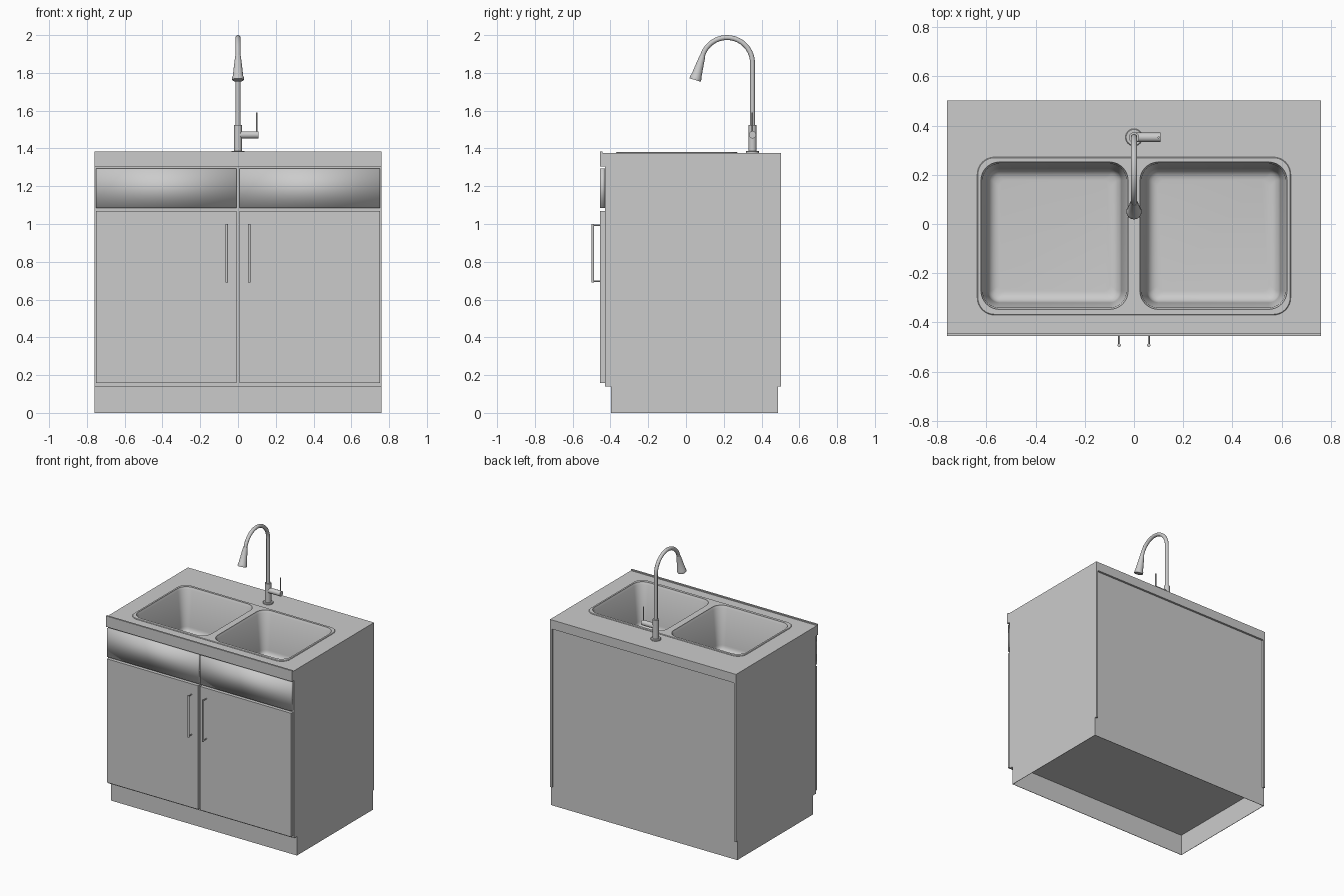
import bpy, bmesh, math
from mathutils import Vector

cube = bpy.data.objects.get("Cube")
if cube:
    bpy.data.objects.remove(cube)

grey = bpy.data.materials.new("plain_grey")
grey.use_nodes = True
COLOUR = (0.6, 0.6, 0.6, 1)
grey.diffuse_color = COLOUR
grey.node_tree.nodes["Principled BSDF"].inputs["Base Color"].default_value = COLOUR


def finish(name, bm):
    """Turn a bmesh into a named, coloured object."""
    bmesh.ops.recalc_face_normals(bm, faces=bm.faces)
    mesh = bpy.data.meshes.new(name)
    bm.to_mesh(mesh)
    bm.free()
    mesh.materials.append(grey)
    obj = bpy.data.objects.new(name, mesh)
    bpy.context.collection.objects.link(obj)
    return obj


def activate(obj):
    bpy.ops.object.select_all(action='DESELECT')
    obj.select_set(True)
    bpy.context.view_layer.objects.active = obj


def smooth(obj):
    activate(obj)
    bpy.ops.object.shade_smooth_by_angle(angle=math.radians(32))
    return obj


def box(name, x, y, z):
    bm = bmesh.new()
    bmesh.ops.create_cube(bm, size=1)
    for v in bm.verts:
        v.co = [lo + (c + 0.5) * (hi - lo) for c, (lo, hi) in zip(v.co, (x, y, z))]
    return finish(name, bm)


def skin(name, loops):
    """Bridge equal-length loops of points and cap both ends."""
    bm = bmesh.new()
    rings = [[bm.verts.new(p) for p in loop] for loop in loops]
    n = len(rings[0])
    for a, b in zip(rings, rings[1:]):
        for i in range(n):
            j = (i + 1) % n
            bm.faces.new((a[i], a[j], b[j], b[i]))
    bm.faces.new(rings[0])
    bm.faces.new(rings[-1])
    return finish(name, bm)


def rounded_loft(name, x, y, radius, levels):
    """Stack of rounded rectangles, each level given as (inset, height)."""
    loops = []
    for inset, z in levels:
        r = max(radius - inset, 0.03)
        xs = (x[0] + inset + r, x[1] - inset - r)
        ys = (y[0] + inset + r, y[1] - inset - r)
        loop = []
        for k, (cx, cy) in enumerate(((xs[1], ys[1]), (xs[0], ys[1]),
                                      (xs[0], ys[0]), (xs[1], ys[0]))):
            for s in range(9):
                a = math.pi / 2 * (k + s / 8)
                loop.append((cx + r * math.cos(a), cy + r * math.sin(a), z))
        loops.append(loop)
    return skin(name, loops)


def tube(name, points, radii, sides=24):
    """Round tube along a path, with one radius per point."""
    pts = [Vector(p) for p in points]
    loops = []
    for i, p in enumerate(pts):
        d = (pts[min(i + 1, len(pts) - 1)] - pts[max(i - 1, 0)]).normalized()
        u = d.cross(Vector((1, 0, 0)) if abs(d.x) < 0.9 else Vector((0, 1, 0))).normalized()
        w = d.cross(u)
        turn = [2 * math.pi * k / sides for k in range(sides)]
        loops.append([p + radii[i] * (u * math.cos(a) + w * math.sin(a)) for a in turn])
    return smooth(skin(name, loops))


def combine(target, other, operation):
    mod = target.modifiers.new(operation, 'BOOLEAN')
    mod.operation, mod.object, mod.solver = operation, other, 'EXACT'
    activate(target)
    bpy.ops.object.modifier_apply(modifier=mod.name)
    bpy.data.objects.remove(other)


# Cabinet body with worktop, on a thin-walled hollow plinth
W = 0.76
TOP = 1.377
cabinet = box("cabinet", (-W, W), (-0.43, 0.502), (0, TOP))
cutters = [
    box("toe_space", (-1, 1), (-0.6, -0.398), (-0.1, 0.14)),
    box("back_step", (-1, 1), (0.487, 0.7), (-0.1, 0.14)),
    box("back_recess", (-0.745, 0.745), (0.487, 0.7), (0.05, 1.31)),
    box("base_hollow", (-0.757, 0.757), (-0.395, 0.484), (-0.1, 0.155)),
]
for cutter in cutters:
    combine(cabinet, cutter, 'DIFFERENCE')

# Raised sink rim
rim = rounded_loft("rim", (-0.637, 0.637), (-0.37, 0.272), 0.07,
                   [(0, TOP - 0.02), (0, TOP + 0.002), (0.003, TOP + 0.005)])
combine(cabinet, rim, 'UNION')

# Two bowls with rounded lips, tapered walls and filleted floors
levels = [(0, 1.42), (0, 1.379), (0.002, 1.373), (0.007, 1.365)]
for step in range(7):
    a = math.pi / 2 * step / 6
    levels.append((0.073 - 0.045 * math.cos(a), 1.10 - 0.045 * math.sin(a)))
for x in ((-0.622, -0.024), (0.024, 0.622)):
    bowl = rounded_loft("bowl", x, (-0.347, 0.252), 0.075, levels)
    combine(cabinet, bowl, 'DIFFERENCE')
smooth(cabinet)

# Worktop front strip, standing slightly proud of the top
box("worktop_edge", (-W, W), (-0.442, -0.43), (1.305, TOP))
box("worktop_lip", (-W, W), (-0.455, -0.442), (1.305, TOP + 0.008))

# Doors, softly shaded drawer fronts and bar handles
for side, label in ((1, "left"), (-1, "right")):
    x = sorted((side * 0.008, side * 0.752))
    box(label + "_door", x, (-0.455, -0.43), (0.157, 1.07))
    drawer = box(label + "_drawer_front", x, (-0.455, -0.43), (1.085, 1.295))
    for face in drawer.data.polygons:
        face.use_smooth = True
    hx = side * 0.06
    tube(label + "_handle_bar", [(hx, -0.493, 0.69), (hx, -0.493, 1.0)], [0.007] * 2, 16)
    for z, end in ((0.697, "lower"), (0.993, "upper")):
        tube(f"{label}_handle_{end}_post", [(hx, -0.45, z), (hx, -0.493, z)], [0.004] * 2, 12)

# Tap base and body
TY = 0.352
tube("tap_flange", [(0, TY, TOP), (0, TY, TOP + 0.006), (0, TY, TOP + 0.01)],
     [0.035, 0.035, 0.032], 32)
tube("tap_body", [(0, TY, TOP), (0, TY, 1.525)], [0.021] * 2)

# Curved spout
R = 0.135
cy, cz = TY - R, 2 - R - 0.013
END = math.radians(163)
path = [(0, TY, 1.5)]
for step in range(25):
    a = END * step / 24
    path.append((0, cy + R * math.cos(a), cz + R * math.sin(a)))
tube("tap_spout", path, [0.013] * len(path))

# Flared spray head
start = Vector(path[-1])
aim = Vector((0, -math.sin(END), math.cos(END)))
tube("spray_head", [start + aim * d for d in (0, 0.01, 0.115, 0.12, 0.135)],
     [0.014, 0.016, 0.028, 0.031, 0.031])

# Side lever
tube("lever_hub", [(0, TY, 1.472), (0.108, TY, 1.472)], [0.019] * 2)
tube("lever", [(0.1, TY, 1.48), (0.1, TY, 1.59)], [0.004] * 2, 12)
